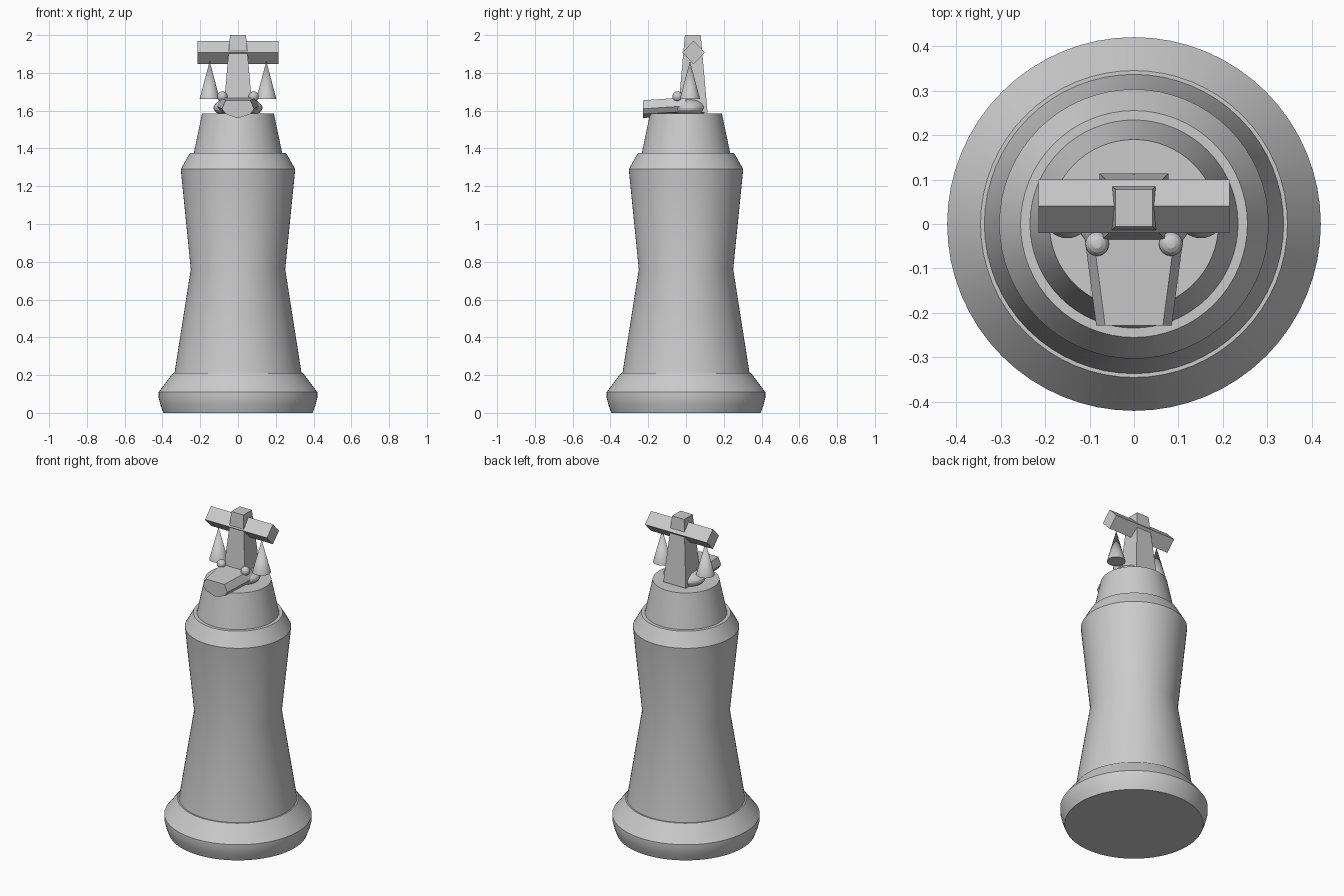
import bpy, bmesh, math
from mathutils import Matrix, Vector

cube = bpy.data.objects.get("Cube")
if cube:
    bpy.data.objects.remove(cube)

grey = bpy.data.materials.new("plain grey")
grey.use_nodes = True
color = (0.6, 0.6, 0.6, 1)
grey.diffuse_color = color
grey.node_tree.nodes["Principled BSDF"].inputs["Base Color"].default_value = color


def finish(name, bm, smooth=False):
    """Turn a bmesh into a named grey object."""
    bmesh.ops.recalc_face_normals(bm, faces=bm.faces)
    mesh = bpy.data.meshes.new(name)
    bm.to_mesh(mesh)
    bm.free()
    mesh.materials.append(grey)
    obj = bpy.data.objects.new(name, mesh)
    bpy.context.collection.objects.link(obj)
    if smooth:
        bpy.ops.object.select_all(action='DESELECT')
        obj.select_set(True)
        bpy.context.view_layer.objects.active = obj
        bpy.ops.object.shade_smooth_by_angle(angle=math.radians(20))
    return obj


def loft(name, rings, smooth=False):
    """Skin a list of point rings and cap both ends."""
    bm = bmesh.new()
    loops = [[bm.verts.new(p) for p in ring] for ring in rings]
    n = len(loops[0])
    for a, b in zip(loops, loops[1:]):
        for i in range(n):
            j = (i + 1) % n
            bm.faces.new((a[i], a[j], b[j], b[i]))
    bm.faces.new(loops[0])
    bm.faces.new(loops[-1])
    return finish(name, bm, smooth)


def turned(name, profile, sides=64):
    """Lathe a (radius, height) profile about the z axis."""
    angles = [math.tau * i / sides for i in range(sides)]
    return loft(name, [[(r * math.cos(a), r * math.sin(a), z) for a in angles]
                       for r, z in profile], True)


def ellipsoid(name, centre, radii, segments, rings):
    bm = bmesh.new()
    bmesh.ops.create_uvsphere(bm, u_segments=segments, v_segments=rings, radius=1,
                              matrix=Matrix.Translation(centre) @ Matrix.Diagonal((*radii, 1)))
    return finish(name, bm, True)


# Turned pedestal
turned("base", [(0.395, 0), (0.41, 0.04), (0.42, 0.08), (0.42, 0.11), (0.345, 0.21)])
turned("body", [(0.338, 0.2), (0.25, 0.76), (0.303, 1.29), (0.255, 1.375)])
turned("neck", [(0.235, 1.37), (0.19, 1.585)])

# Head and tapered snout
ellipsoid("head", (0, 0.015, 1.615), (0.13, 0.097, 0.053), 32, 16)


def snout_ring(y, top, middle, bottom, z_top, z_mid, z_low, z_base):
    half = [(top, z_top), (middle, z_mid), (bottom, z_low)]
    right = [(x, y, z) for x, z in half]
    left = [(-x, y, z) for x, z in reversed(half)]
    return right + [(0, y, z_base)] + left


loft("snout", [snout_ring(-0.228, 0.065, 0.085, 0.065, 1.655, 1.61, 1.582, 1.56),
               snout_ring(0, 0.095, 0.115, 0.095, 1.67, 1.625, 1.595, 1.585)])

# Tapered post through a crossbar turned on its edge
loft("post", [[(sx * h, 0.036 + sy * h, z) for sx, sy in ((1, 1), (-1, 1), (-1, -1), (1, -1))]
              for h, z in ((0.078, 1.59), (0.042, 2))])
loft("crossbar", [[(x, 0.04 + 0.06 * dy, 1.908 + 0.062 * dz)
                   for dy, dz in ((1, 0), (0, 1), (-1, 0), (0, -1))]
                  for x in (-0.215, 0.215)])

# Eyes and hanging cones, one on each side
for side, s in (("left", 1), ("right", -1)):
    ellipsoid(side + "_eye", (s * 0.083, -0.045, 1.675), (0.027,) * 3, 16, 8)
    cone = bmesh.new()
    bmesh.ops.create_cone(cone, cap_ends=True, segments=32, radius1=0.053, radius2=0,
                          depth=0.2, matrix=Matrix.Translation((s * 0.15, 0.021, 1.762)))
    finish(side + "_cone", cone, True)
